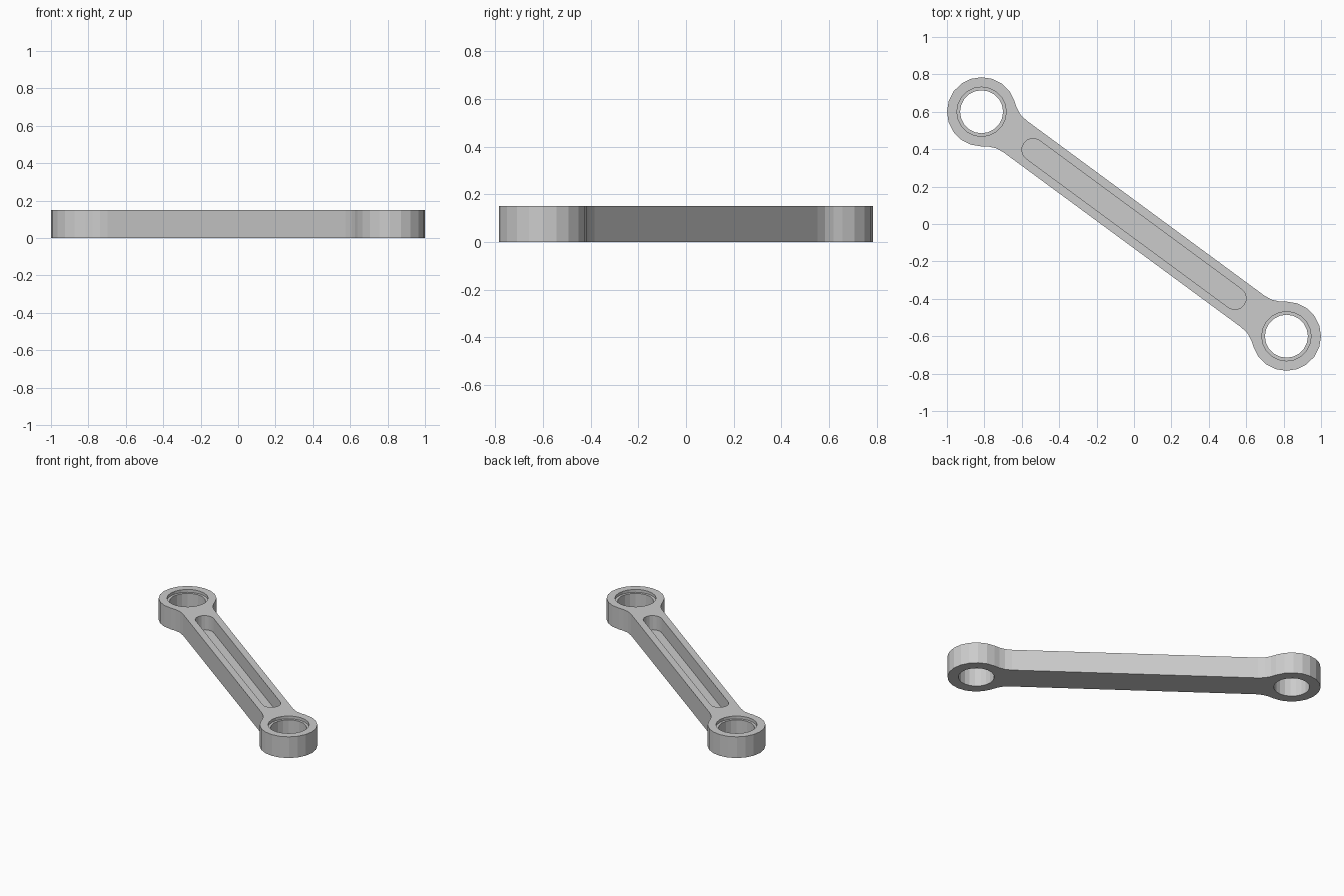
import bpy, bmesh, math
from mathutils import Matrix

if "Cube" in bpy.data.objects:
    bpy.data.objects.remove(bpy.data.objects["Cube"])

HEIGHT = 0.15
U = 1.012                      # distance from centre to each eye
RING = 0.185
TILT = Matrix.Rotation(-math.atan2(0.6, 0.815), 4, 'Z')


def prism(name, outline, z0, z1):
    bm = bmesh.new()
    face = bm.faces.new([bm.verts.new((x, y, z0)) for x, y in outline])
    top = bmesh.ops.extrude_face_region(bm, geom=[face])
    for v in top['geom']:
        if isinstance(v, bmesh.types.BMVert):
            v.co.z = z1
    bmesh.ops.recalc_face_normals(bm, faces=bm.faces)
    bm.transform(TILT)
    mesh = bpy.data.meshes.new(name)
    bm.to_mesh(mesh)
    bm.free()
    obj = bpy.data.objects.new(name, mesh)
    bpy.context.collection.objects.link(obj)
    return obj


def arc(cx, r, start, end, steps):
    angles = [math.radians(start + (end - start) * i / steps) for i in range(steps + 1)]
    return [(cx + r * math.cos(a), r * math.sin(a)) for a in angles]


# Link body: bar flaring through curved necks into a round eye at each end
neck = [(0.79, 0.105), (0.835, 0.111), (0.872, 0.128)]
half = [(x, -y) for x, y in neck] + arc(U, RING, -126, 126, 14) + neck[::-1]
body = prism("link_arm", half + [(-x, -y) for x, y in half], 0, HEIGHT)

# Cutters: through holes, shallow counterbores and the long blind slot
cutters = []
for s in (-1, 1):
    for r, z0 in ((0.115, -0.1), (0.132, HEIGHT - 0.02)):
        cutters.append(prism("eye_cutter", arc(s * U, r, 0, 342, 19), z0, 0.3))
slot = arc(0.67, 0.06, -90, 90, 8)
cutters.append(prism("slot_cutter", slot + [(-x, -y) for x, y in slot], 0.05, 0.3))

bpy.context.view_layer.objects.active = body
for c in cutters:
    c.hide_render = True
    mod = body.modifiers.new("cut", 'BOOLEAN')
    mod.operation = 'DIFFERENCE'
    mod.solver = 'EXACT'
    mod.object = c
    bpy.ops.object.modifier_apply(modifier=mod.name)
for c in cutters:
    bpy.data.objects.remove(c)
